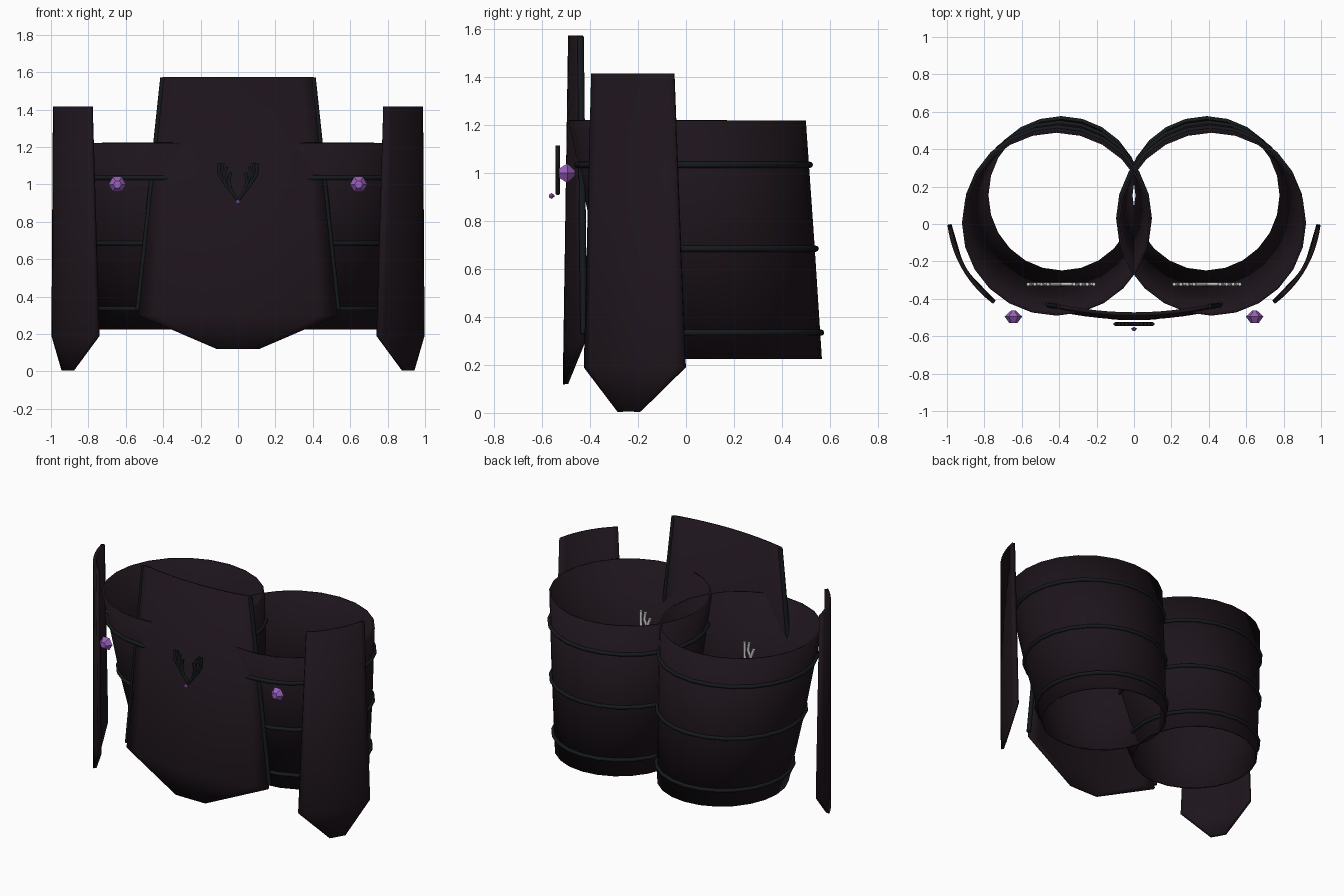
import bpy
import bmesh
from math import cos, sin, pi

if "Cube" in bpy.data.objects:
    bpy.data.objects.remove(bpy.data.objects["Cube"])


def material(name, color):
    m = bpy.data.materials.new(name)
    m.diffuse_color = (*color, 1)
    m.use_nodes = True
    m.node_tree.nodes["Principled BSDF"].inputs["Base Color"].default_value = m.diffuse_color
    return m


CLOTH = material("dark_cloth", (0.012, 0.007, 0.011))
TRIM = material("dark_trim", (0.008, 0.010, 0.012))
GEM = material("purple_gem", (0.33, 0.12, 0.52))
PALE = material("pale_metal", (0.6, 0.6, 0.6))


def finish(ob, mat, mirror=False, thick=0, offset=0, angle=30):
    bpy.context.collection.objects.link(ob)
    ob.data.materials.append(mat)
    if thick:
        s = ob.modifiers.new("thickness", "SOLIDIFY")
        s.thickness, s.offset = thick, offset
    if mirror:
        ob.modifiers.new("mirror", "MIRROR").use_clip = False
    if angle and ob.type == "MESH":
        bpy.ops.object.select_all(action="DESELECT")
        ob.select_set(True)
        bpy.context.view_layer.objects.active = ob
        bpy.ops.object.shade_smooth_by_angle(angle=angle * pi / 180)
    return ob


def loft(name, loops, mat, closed=True, caps=False, **kw):
    """Skin a list of equal-length point loops."""
    bm = bmesh.new()
    rows = [[bm.verts.new(p) for p in loop] for loop in loops]
    n = len(rows[0])
    for a, b in zip(rows, rows[1:]):
        for i in range(n if closed else n - 1):
            j = (i + 1) % n
            bm.faces.new((a[i], a[j], b[j], b[i]))
    if caps:
        bm.faces.new(rows[0])
        bm.faces.new(rows[-1])
    bmesh.ops.recalc_face_normals(bm, faces=bm.faces)
    me = bpy.data.meshes.new(name)
    bm.to_mesh(me)
    bm.free()
    return finish(bpy.data.objects.new(name, me), mat, **kw)


def tubes(name, paths, radius, mat, cyclic=False, res=2, mirror=False):
    cu = bpy.data.curves.new(name, "CURVE")
    cu.dimensions = "3D"
    cu.bevel_depth, cu.bevel_resolution, cu.use_fill_caps = radius, res, True
    for path in paths:
        sp = cu.splines.new("POLY")
        sp.points.add(len(path) - 1)
        for pt, p in zip(sp.points, path):
            pt.co = (*p, 1)
        sp.use_cyclic_u = cyclic
    return finish(bpy.data.objects.new(name, cu), mat, mirror=mirror)


# Trouser legs: z, centre x, radius x, front y, back y
SECTIONS = [(0.225, 0.385, 0.405, -0.26, 0.567), (0.72, 0.40, 0.46, -0.385, 0.535),
            (1.22, 0.415, 0.505, -0.49, 0.50)]


def leg_loop(z, grow=0.0, n=24):
    for a, b in zip(SECTIONS, SECTIONS[1:]):
        if z <= b[0]:
            break
    t = (z - a[0]) / (b[0] - a[0])
    _, cx, rx, front, back = [p + (q - p) * t for p, q in zip(a, b)]
    cy, ry = (front + back) / 2, (back - front) / 2
    return [(cx + (rx + grow) * cos(2 * pi * i / n),
             cy + (ry + grow) * sin(2 * pi * i / n), z) for i in range(n)]


loft("trouser_leg", [leg_loop(s[0]) for s in SECTIONS], CLOTH,
     mirror=True, thick=0.012, offset=-1)
tubes("leg_band", [leg_loop(z, 0.004) for z in (0.335, 0.685, 1.035)], 0.013, TRIM,
      cyclic=True, mirror=True)


# Front apron, gently bowed, with a pointed hem
def apron_point(x, z, out=0.0):
    return (x, -0.482 - 0.022 * (1.575 - z) / 1.45 + 0.26 * x * x - out, z)


STEPS = [i / 6 - 1 for i in range(13)]
APRON = [(0.12, 0.11), (0.30, 0.53), (1.575, 0.40)]
loft("front_apron", [[apron_point(u * w, z) for u in STEPS] for z, w in APRON],
     CLOTH, closed=False, thick=0.02)
tubes("apron_edge_trim", [[apron_point(0.535, 0.33), apron_point(0.402, 1.57)]],
      0.014, TRIM, mirror=True)


# Curved hip panels with pointed ends
def hip_point(s, z):
    bow = 0.05 * (1 - (s / 0.242) ** 2)
    return (0.866 + 0.5 * s + 0.87 * bow, -0.21 + 0.866 * s - 0.5 * bow, z)


HIP = [(0.005, 0.05), (0.19, 0.24), (1.415, 0.195)]
loft("hip_panel", [[hip_point(u * w, z) for u in STEPS] for z, w in HIP],
     CLOTH, closed=False, mirror=True, thick=0.022)


# Faceted gems
def gem(name, x, y, z, r, **kw):
    rings = [(-0.75, 0.45), (0, 1), (0.7, 0.25)]
    loft(name, [[(x + r * q * cos(i * pi / 3), y + r * d, z + r * q * sin(i * pi / 3))
                 for i in range(6)] for d, q in rings], GEM, caps=True, angle=0, **kw)


gem("hip_gem", 0.645, -0.495, 1.0, 0.047, mirror=True)
gem("emblem_gem", 0, -0.56, 0.905, 0.015)


# Antler emblems: one on the apron, one on each leg front behind it
def antlers(name, cx, y, z, k, radius, mat, mirror=False):
    beam = [(0, 0), (0.03, 0.04), (0.07, 0.09), (0.10, 0.14), (0.10, 0.20)]
    tines = [[(0.035, 0.045), (0.05, 0.10), (0.04, 0.15)],
             [(0.07, 0.09), (0.075, 0.14), (0.06, 0.18)],
             [(0.04, 0.07), (0.085, 0.17), (0.08, 0.20)],
             [(0.045, 0.15), (0.06, 0.18), (0.07, 0.22)]]
    paths = [[(cx + side * px * k, y, z + pz * k) for px, pz in path]
             for side in (-1, 1) for path in [beam] + tines[:3]]
    tubes(name, paths, radius, mat, res=1, mirror=mirror)


antlers("apron_antlers", 0, -0.535, 0.915, 1.0, 0.010, TRIM)
antlers("leg_antlers", 0.39, -0.322, 0.58, 1.75, 0.010, PALE, mirror=True)
gem("leg_emblem_gem", 0.39, -0.36, 0.57, 0.015, mirror=True)
